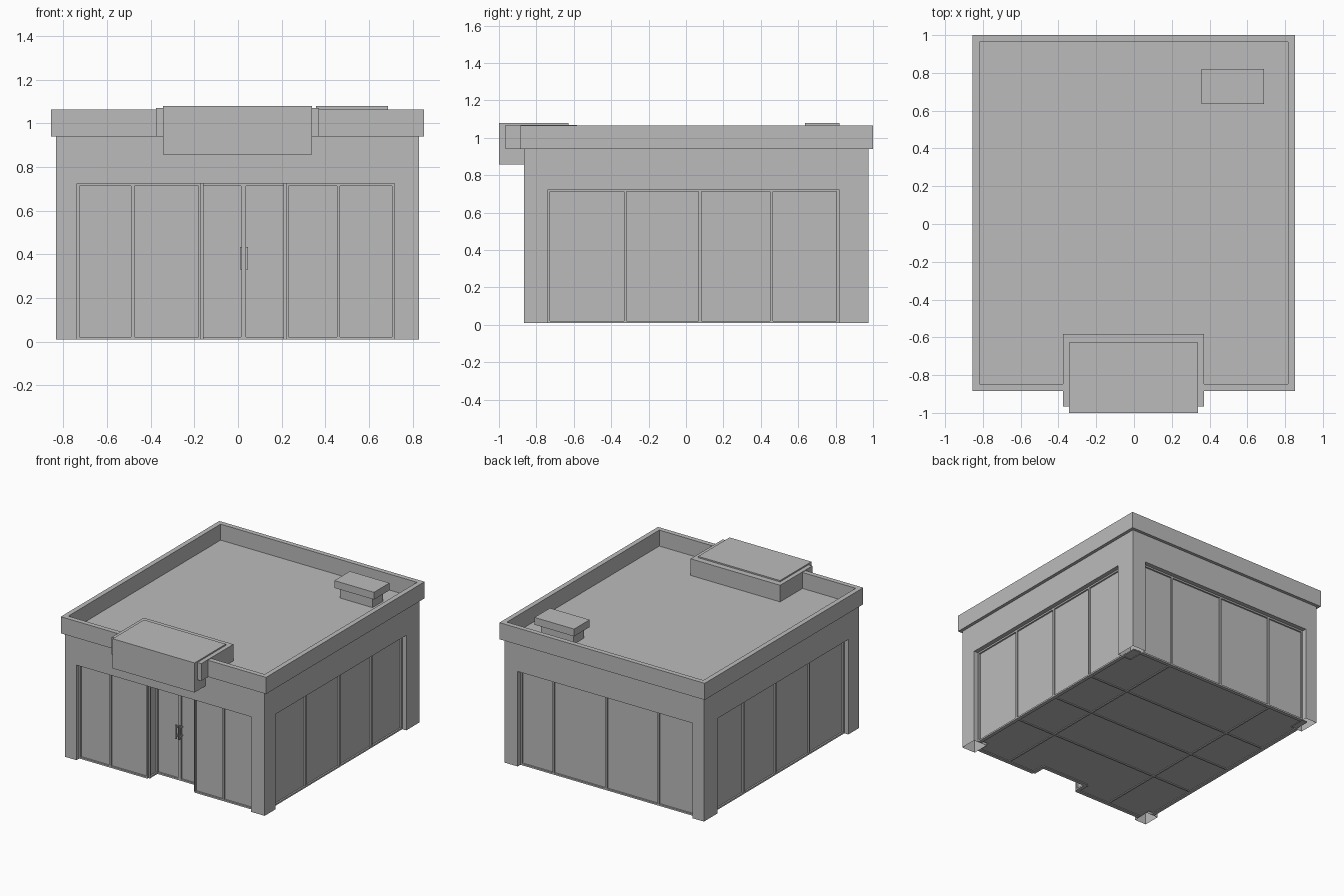
import bpy
import bmesh

if "Cube" in bpy.data.objects:
    bpy.data.objects.remove(bpy.data.objects["Cube"], do_unlink=True)

grey = bpy.data.materials.new("plain grey")
grey.use_nodes = True
grey.diffuse_color = (0.5, 0.5, 0.5, 1)
grey.node_tree.nodes["Principled BSDF"].inputs["Base Color"].default_value = grey.diffuse_color


def finish(name, bm):
    mesh = bpy.data.meshes.new(name)
    bm.normal_update()
    bm.to_mesh(mesh)
    bm.free()
    mesh.materials.append(grey)
    obj = bpy.data.objects.new(name, mesh)
    bpy.context.collection.objects.link(obj)
    return obj


def add_box(bm, xs, ys, zs):
    """Box between pairs of limits, added to a mesh."""
    verts = bmesh.ops.create_cube(bm, size=1)["verts"]
    for v in verts:
        v.co = [min(r) if c < 0 else max(r) for c, r in zip(v.co, (xs, ys, zs))]
    return verts


def box(name, xs, ys, zs, open_bottom=False):
    bm = bmesh.new()
    add_box(bm, xs, ys, zs)
    if open_bottom:
        bm.normal_update()
        down = [f for f in bm.faces if f.normal.z < -0.5]
        bmesh.ops.delete(bm, geom=down, context="FACES")
    return finish(name, bm)


# Main limits
BASE, HEAD, EAVE, TOP = 0.01, 0.725, 0.94, 1.065
WX, WY = (-0.834, 0.829), (-0.867, 0.977)     # outer walls
OX, OY = (-0.738, 0.717), (-0.739, 0.817)     # openings
INSET, BAR, PROUD = 0.045, 0.012, 0.012
GX = (WX[0] + INSET, WX[1] - INSET)           # glass planes
GY = (WY[0] + INSET, WY[1] - INSET)
DOOR_X, DOOR_Y = (-0.17, 0.22), -0.72


def glazing(name, along, plane, out, stops):
    """Window wall with a pane and a raised frame; stops are the bar positions."""
    def part(bm, us, vs, zs):
        add_box(bm, *((us, vs, zs) if along == "x" else (vs, us, zs)))

    ends = (stops[0], stops[-1])
    pane = bmesh.new()
    part(pane, ends, (plane - out * 0.015, plane), (BASE, HEAD))
    finish(name + "_glass", pane)
    frame = bmesh.new()
    face = (plane - out * 0.01, plane + out * PROUD)
    for i, s in enumerate(stops):
        if i == 0:
            us = (s, s + BAR)
        elif i == len(stops) - 1:
            us = (s - BAR, s)
        else:
            us = (s - BAR * 0.6, s + BAR * 0.6)
        part(frame, us, face, (BASE, HEAD))
    for zs in ((BASE, BASE + BAR), (HEAD - BAR, HEAD)):
        part(frame, ends, face, zs)
    finish(name + "_frame", frame)


# Corner pillars, hollow underneath
for xn, xs in (("right", (WX[0], OX[0])), ("left", (OX[1], WX[1]))):
    for yn, ys in (("front", (WY[0], OY[0])), ("back", (OY[1], WY[1]))):
        box(f"{yn}_{xn}_pillar", xs, ys, (BASE, HEAD), True)

# Wall band over the windows
box("upper_wall", WX, WY, (HEAD, EAVE))

# Flat roof sunk inside a parapet
bm = bmesh.new()
add_box(bm, (-0.856, 0.853), (-0.885, 1.0), (EAVE, TOP))
bm.normal_update()
roof = [f for f in bm.faces if f.normal.z > 0.5]
bmesh.ops.inset_region(bm, faces=roof, thickness=0.052)
sunk = bmesh.ops.extrude_face_region(bm, geom=roof)["geom"]
bmesh.ops.delete(bm, geom=roof, context="FACES")
bmesh.ops.translate(bm, vec=(0, 0, -0.12),
                    verts=[g for g in sunk if isinstance(g, bmesh.types.BMVert)])
bmesh.ops.recalc_face_normals(bm, faces=bm.faces)
finish("parapet_roof", bm)

# Window walls
side_stops = (OY[0], -0.325, 0.075, 0.457, OY[1])
glazing("left_windows", "y", GX[1], 1, side_stops)
glazing("right_windows", "y", GX[0], -1, side_stops)
glazing("back_windows", "x", GY[1], 1, (OX[0], -0.43, 0.005, 0.445, OX[1]))
glazing("front_right_windows", "x", GY[0], -1, (OX[0], -0.482, DOOR_X[0]))
glazing("front_left_windows", "x", GY[0], -1, (DOOR_X[1], 0.461, OX[1]))

# Recessed entrance
glazing("entrance_right_return", "y", DOOR_X[0], 1, (GY[0], DOOR_Y))
glazing("entrance_left_return", "y", DOOR_X[1], -1, (GY[0], DOOR_Y))
middle = 0.025
for name, xs, hx in (("right", (DOOR_X[0], middle), middle - 0.016),
                     ("left", (middle, DOOR_X[1]), middle + 0.01)):
    glazing(name + "_door", "x", DOOR_Y, -1, xs)
    bm = bmesh.new()
    add_box(bm, (hx, hx + 0.01), (DOOR_Y - 0.04, DOOR_Y - 0.03), (0.33, 0.435))
    for z in (0.345, 0.41):
        add_box(bm, (hx, hx + 0.01), (DOOR_Y - 0.035, DOOR_Y), (z, z + 0.01))
    finish(name + "_door_handle", bm)

# Floor with a notch at the entrance
FLOOR = (BASE + 0.006, BASE + 0.014)
box("main_floor", GX, (DOOR_Y, GY[1]), FLOOR)
box("front_right_floor", (OX[0], DOOR_X[0]), (GY[0], DOOR_Y), FLOOR)
box("front_left_floor", (DOOR_X[1], OX[1]), (GY[0], DOOR_Y), FLOOR)
bm = bmesh.new()
for y in side_stops[1:-1]:
    add_box(bm, GX, (y - 0.006, y + 0.006), (BASE, BASE + 0.01))
for x in (-0.45, 0.45):
    add_box(bm, (x - 0.006, x + 0.006), GY, (BASE, BASE + 0.01))
finish("floor_ribs", bm)

# Sign panel and its backing, lapped over the parapet
box("sign_backing", (-0.376, 0.37), (-0.965, -0.583), (EAVE, 1.07))
box("sign_panel", (-0.344, 0.338), (-1.0, -0.627), (0.857, 1.08))

# Roof unit with an overhanging cap
box("roof_unit_base", (0.385, 0.655), (0.665, 0.79), (EAVE, 1.025))
box("roof_unit_cap", (0.357, 0.687), (0.636, 0.82), (1.025, 1.08))
